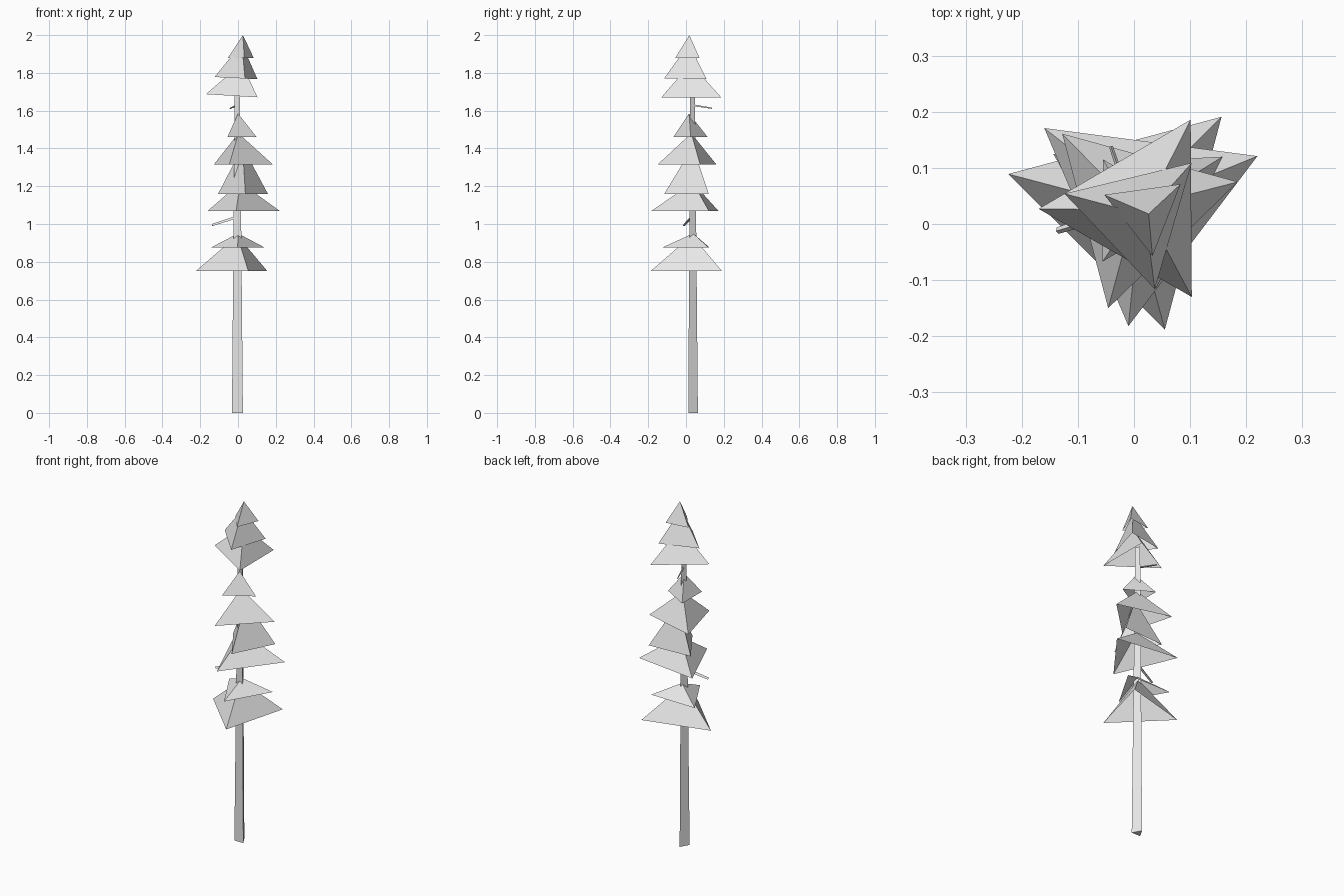
import bpy, bmesh
from mathutils import Vector

grey = bpy.data.materials.new("light_grey")
grey.diffuse_color = (0.8, 0.8, 0.8, 1)


def make_object(name, verts, faces):
    me = bpy.data.meshes.new(name)
    me.from_pydata(verts, [], faces)
    me.materials.append(grey)
    ob = bpy.data.objects.new(name, me)
    bpy.context.collection.objects.link(ob)
    return ob


def prism(name, low, high):
    """Closed three-sided prism between two triangles."""
    ob = make_object(name, low + high,
                     [(2, 1, 0), (3, 4, 5), (0, 1, 4, 3), (1, 2, 5, 4), (2, 0, 3, 5)])
    bm = bmesh.new()
    bm.from_mesh(ob.data)
    bmesh.ops.recalc_face_normals(bm, faces=bm.faces)
    bm.to_mesh(ob.data)
    bm.free()


def tier(name, apex, corners):
    """Open three-sided foliage skirt; corners run counter-clockwise."""
    make_object(name, [apex] + corners, [(0, 1, 2), (0, 2, 3), (0, 3, 1)])


def branch(name, start, end, r0, r1):
    """Thin three-sided twig tapering from start to end."""
    a, b = Vector(start), Vector(end)
    side = (b - a).cross(Vector((0, 0, 1))).normalized()
    up = side.cross(b - a).normalized()

    def ring(c, r):
        return [c + up * r, c - up * r * 0.5 + side * r * 0.87,
                c - up * r * 0.5 - side * r * 0.87]
    prism(name, ring(a, r0), ring(b, r1))


# trunk
prism("trunk",
      [(-0.032, 0.012, 0), (0.026, 0.012, 0), (-0.003, 0.063, 0)],
      [(-0.017, 0.022, 1.75), (0.010, 0.022, 1.75), (-0.003, 0.047, 1.75)])

# foliage tiers, bottom to top: apex, then base height and three corners
tiers = [
    ((-0.004, 0.031, 0.94), 0.75, (0.156, 0.191), (-0.224, 0.089), (0.055, -0.188)),
    ((0.0, 0.038, 0.95), 0.875, (0.142, 0.120), (-0.144, 0.125), (-0.002, -0.127)),
    ((0.012, 0.036, 1.22), 1.07, (0.220, 0.121), (-0.160, 0.171), (-0.010, -0.182)),
    ((0.024, 0.037, 1.41), 1.16, (0.158, 0.120), (-0.105, 0.106), (0.039, -0.115)),
    ((0.002, 0.028, 1.48), 1.315, (0.185, 0.075), (-0.128, 0.161), (-0.046, -0.150)),
    ((0.0, 0.016, 1.585), 1.46, (0.099, 0.025), (-0.055, 0.115), (-0.056, -0.067)),
    ((0.020, 0.025, 1.85), 1.677, (0.101, 0.186), (-0.170, 0.027), (0.103, -0.130)),
    ((0.020, 0.016, 1.955), 1.772, (0.103, 0.109), (-0.124, 0.054), (0.037, -0.116)),
    ((0.026, 0.018, 2.0), 1.88, (0.083, 0.071), (-0.053, 0.052), (0.033, -0.057)),
]
for i, (apex, z, *corners) in enumerate(tiers):
    # the upper tiers tip slightly, rising towards the left
    tilt = -0.06 if i == 6 else (-0.05 if i == 7 else 0)
    tier(f"foliage_tier_{i + 1}", apex, [(x, y, z + tilt * x) for x, y in corners])

# dead twigs on the bare stretches of trunk
branch("lower_twig", (-0.005, 0.028, 1.035), (-0.137, -0.012, 0.993), 0.009, 0.007)
branch("upper_twig", (-0.008, 0.040, 1.627), (-0.041, 0.138, 1.612), 0.006, 0.004)
